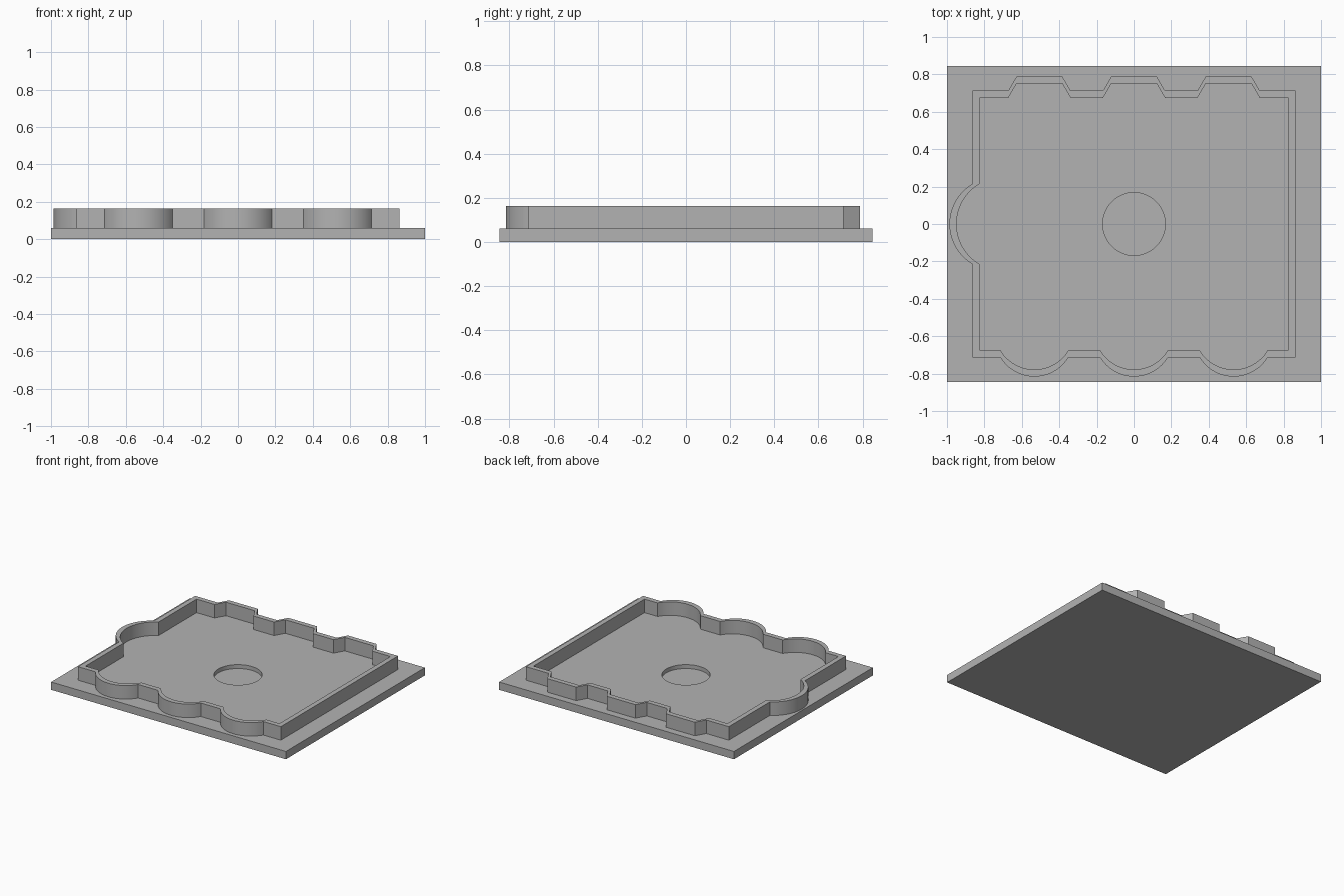
import bpy, bmesh
from math import atan2, cos, sin, radians

cube = bpy.data.objects.get("Cube")
if cube:
    bpy.data.objects.remove(cube, do_unlink=True)

BASE_TOP, RIM_TOP = 0.06, 0.164
HALF_X, HALF_Y, THICK = 0.864, 0.713, 0.038

grey = bpy.data.materials.new("plain grey")
grey.use_nodes = True
colour = (0.45, 0.45, 0.45, 1)
grey.diffuse_color = colour
grey.node_tree.nodes["Principled BSDF"].inputs["Base Color"].default_value = colour


def make_object(name, bm):
    bmesh.ops.recalc_face_normals(bm, faces=bm.faces)
    mesh = bpy.data.meshes.new(name)
    bm.to_mesh(mesh)
    bm.free()
    mesh.materials.append(grey)
    obj = bpy.data.objects.new(name, mesh)
    bpy.context.collection.objects.link(obj)
    return obj


def smooth(obj):
    bpy.ops.object.select_all(action='DESELECT')
    obj.select_set(True)
    bpy.context.view_layer.objects.active = obj
    bpy.ops.object.shade_smooth_by_angle(angle=radians(30))


def arc(half, depth, steps=24):
    """Bulge as (along, outward) pairs, from -half to +half."""
    r = (half * half + depth * depth) / (2 * depth)
    a = atan2(half, r - depth)
    angles = [a * (2 * i / steps - 1) for i in range(steps + 1)]
    return [(r * sin(t), r * cos(t) - r + depth) for t in angles]


def rim_outline(inset):
    """Counter-clockwise outline whose bulges shift with the sides."""
    x, y = HALF_X - inset, HALF_Y - inset
    tab = [(-0.166, 0), (-0.122, 0.076), (0.122, 0.076), (0.166, 0)]
    pts = [(-x, -y)]
    for c in (-0.533, 0, 0.533):
        pts += [(c + s, -y - d) for s, d in arc(0.182, 0.103)]
    pts += [(x, -y), (x, y)]
    for c in (0.506, 0, -0.506):
        pts += [(c - s, y + d) for s, d in tab]
    pts.append((-x, y))
    pts += [(-x - d, -s) for s, d in arc(0.214, 0.123)]
    return pts


# Base plate with a shallow round recess
bm = bmesh.new()
bmesh.ops.create_cube(bm, size=1)
for v in bm.verts:
    v.co = (v.co.x * 2, v.co.y * 1.69, (v.co.z + 0.5) * BASE_TOP)
base = make_object("base_plate", bm)

bm = bmesh.new()
bmesh.ops.create_cone(bm, cap_ends=True, segments=64, radius1=0.168,
                      radius2=0.168, depth=0.1)
bmesh.ops.translate(bm, verts=bm.verts, vec=(0, 0, BASE_TOP - 0.03 + 0.05))
cutter = make_object("recess_cutter", bm)
cutter.hide_render = True

cut = base.modifiers.new("recess", 'BOOLEAN')
cut.operation, cut.solver, cut.object = 'DIFFERENCE', 'EXACT', cutter
bpy.context.view_layer.objects.active = base
bpy.ops.object.modifier_apply(modifier=cut.name)
bpy.data.objects.remove(cutter, do_unlink=True)
smooth(base)

# Raised rim wall, a closed loop of four-sided sections
bm = bmesh.new()
rings = [[bm.verts.new((px, py, z)) for px, py in rim_outline(inset)]
         for inset, z in ((0, BASE_TOP), (0, RIM_TOP),
                          (THICK, RIM_TOP), (THICK, BASE_TOP))]
count = len(rings[0])
for k in range(4):
    a, b = rings[k], rings[(k + 1) % 4]
    for i in range(count):
        j = (i + 1) % count
        bm.faces.new((a[i], a[j], b[j], b[i]))
smooth(make_object("rim_wall", bm))
